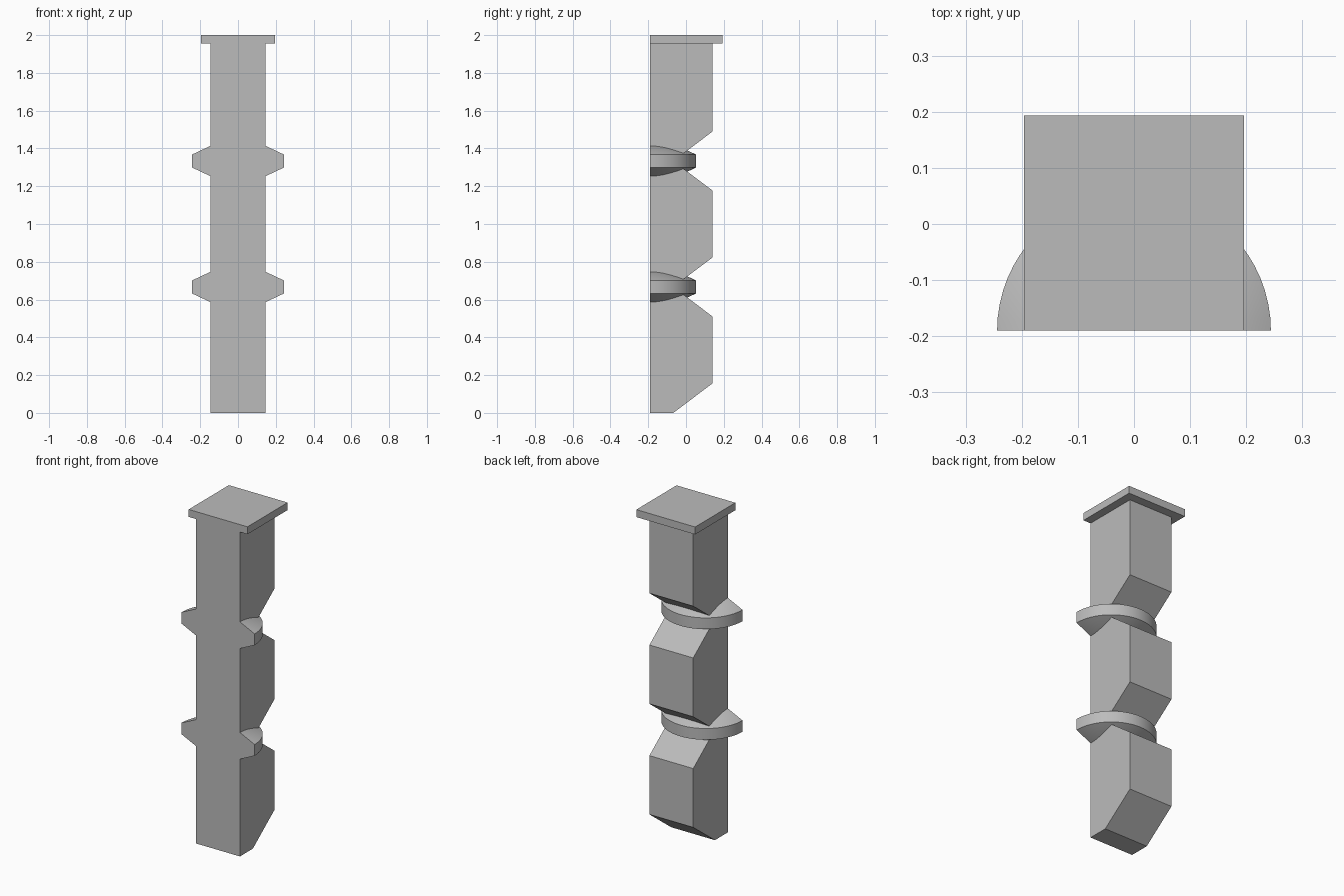
import bpy
import bmesh
from math import pi, sin, cos, radians

cube = bpy.data.objects.get("Cube")
if cube:
    bpy.data.objects.remove(cube, do_unlink=True)

GREY = (0.5, 0.5, 0.5, 1)
stone = bpy.data.materials.new("plain grey")
stone.use_nodes = True
stone.diffuse_color = GREY
stone.node_tree.nodes["Principled BSDF"].inputs["Base Color"].default_value = GREY

FRONT, BACK, NECK = -0.19, 0.14, -0.067
HALF_WIDTH = 0.146
JOINTS = (2 / 3, 4 / 3)
SLOPE = 0.156


def finish(bm, name):
    bmesh.ops.recalc_face_normals(bm, faces=bm.faces)
    mesh = bpy.data.meshes.new(name)
    bm.to_mesh(mesh)
    bm.free()
    mesh.materials.append(stone)
    obj = bpy.data.objects.new(name, mesh)
    bpy.context.collection.objects.link(obj)
    return obj


def extruded(name, outline, half_width):
    """Extrude a (y, z) outline across x."""
    bm = bmesh.new()
    face = bm.faces.new([bm.verts.new((-half_width, y, z)) for y, z in outline])
    side = bmesh.ops.extrude_face_region(bm, geom=[face])["geom"]
    moved = [v for v in side if isinstance(v, bmesh.types.BMVert)]
    bmesh.ops.translate(bm, verts=moved, vec=(2 * half_width, 0, 0))
    return finish(bm, name)


def half_collar(name, height, radius=0.244, rim=0.034, peak=0.149, steps=32):
    """Half of a double cone with an upright rim, flat at the front."""
    bm = bmesh.new()
    top = bm.verts.new((0, FRONT, height + peak))
    bottom = bm.verts.new((0, FRONT, height - peak))
    rings = []
    for z in (height + rim, height - rim):
        rings.append([bm.verts.new((radius * cos(pi * i / steps),
                                    FRONT + radius * sin(pi * i / steps), z))
                      for i in range(steps + 1)])
    upper, lower = rings
    for i in range(steps):
        bm.faces.new((top, upper[i], upper[i + 1]))
        bm.faces.new((upper[i], lower[i], lower[i + 1], upper[i + 1]))
        bm.faces.new((bottom, lower[i + 1], lower[i]))
    bm.faces.new((top, upper[-1], lower[-1], bottom, lower[0], upper[0]))
    obj = finish(bm, name)
    bpy.ops.object.select_all(action="DESELECT")
    obj.select_set(True)
    bpy.context.view_layer.objects.active = obj
    bpy.ops.object.shade_smooth_by_angle(angle=radians(20))
    return obj


# Post: flat front, sloped notches in the back at each joint
outline = [(FRONT, 0), (NECK, 0), (BACK, SLOPE)]
for z in JOINTS:
    outline += [(BACK, z - SLOPE), (NECK, z), (BACK, z + SLOPE)]
outline += [(BACK, 1.955), (FRONT, 1.955)]
extruded("post", outline, HALF_WIDTH)

# Cap slab
extruded("cap", [(FRONT, 1.955), (0.193, 1.955), (0.193, 2), (FRONT, 2)], 0.196)

# Collars around the joints
for label, z in zip(("lower", "upper"), JOINTS):
    half_collar(label + "_collar", z)
